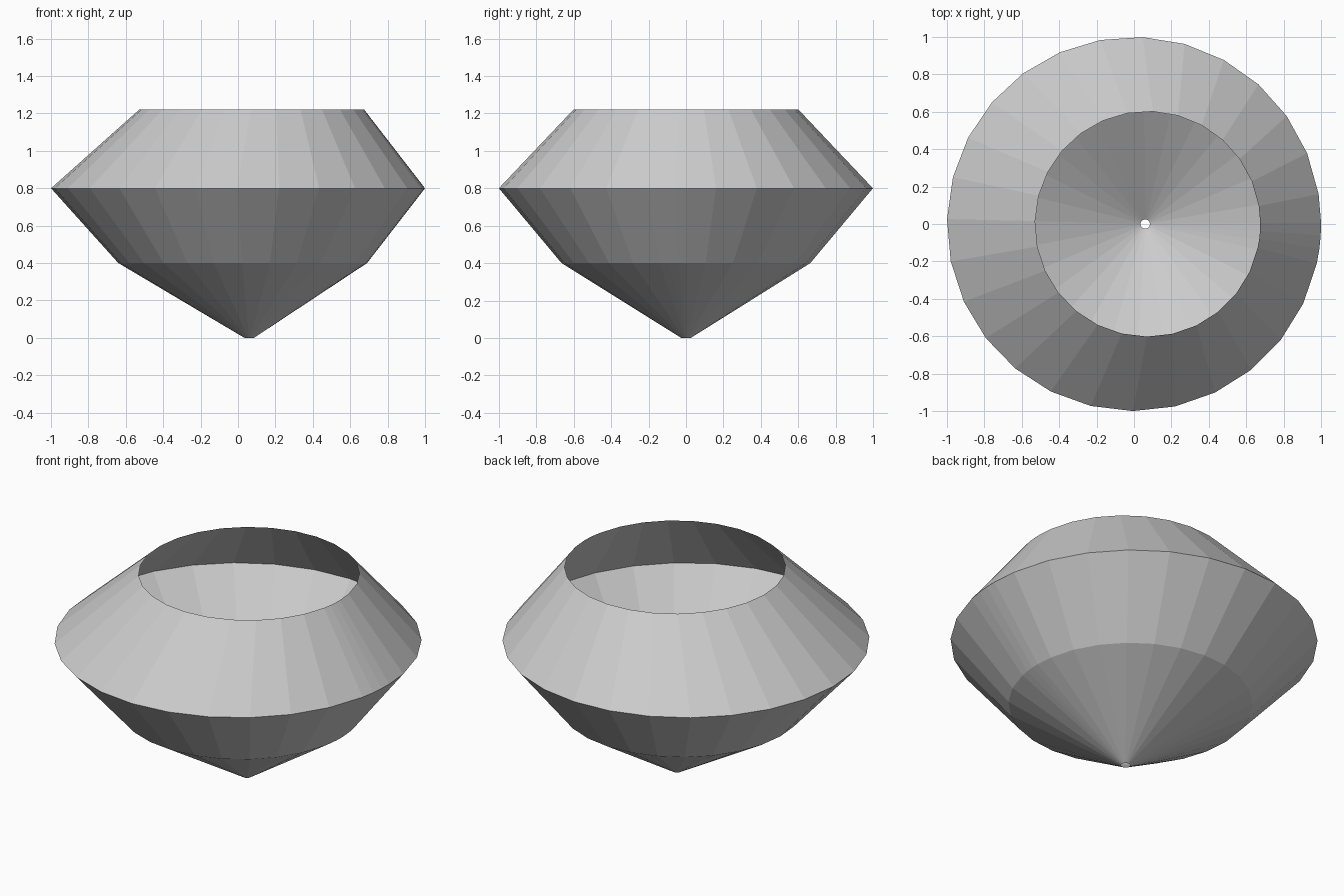
import bpy, bmesh
from math import radians, cos, sin

if "Cube" in bpy.data.objects:
    bpy.data.objects.remove(bpy.data.objects["Cube"])

# Ring profile, bottom to top: (centre x, radius, z)
RINGS = [(0.06, 0.025, 0.0), (0.025, 0.665, 0.4), (0.0, 1.0, 0.8), (0.073, 0.602, 1.22)]

# Regular facets, closed by a few narrow ones at the +x seam
ANGLES = [9.2 + 13.023 * k for k in range(27)] + [352.5, 356.5, 360.5]


def lofted_shell(name, rings, angles):
    """Open single-walled shell joining off-centre circles."""
    bm = bmesh.new()
    loops = [[bm.verts.new((cx + r * cos(radians(a)), r * sin(radians(a)), z)) for a in angles]
             for cx, r, z in rings]
    n = len(angles)
    for low, high in zip(loops, loops[1:]):
        for i in range(n):
            j = (i + 1) % n
            bm.faces.new((low[i], low[j], high[j], high[i]))
    mesh = bpy.data.meshes.new(name)
    bm.to_mesh(mesh)
    bm.free()
    obj = bpy.data.objects.new(name, mesh)
    bpy.context.collection.objects.link(obj)
    return obj


# Faceted bowl with open rim and tiny open tip
lofted_shell("faceted_bowl", RINGS, ANGLES)
